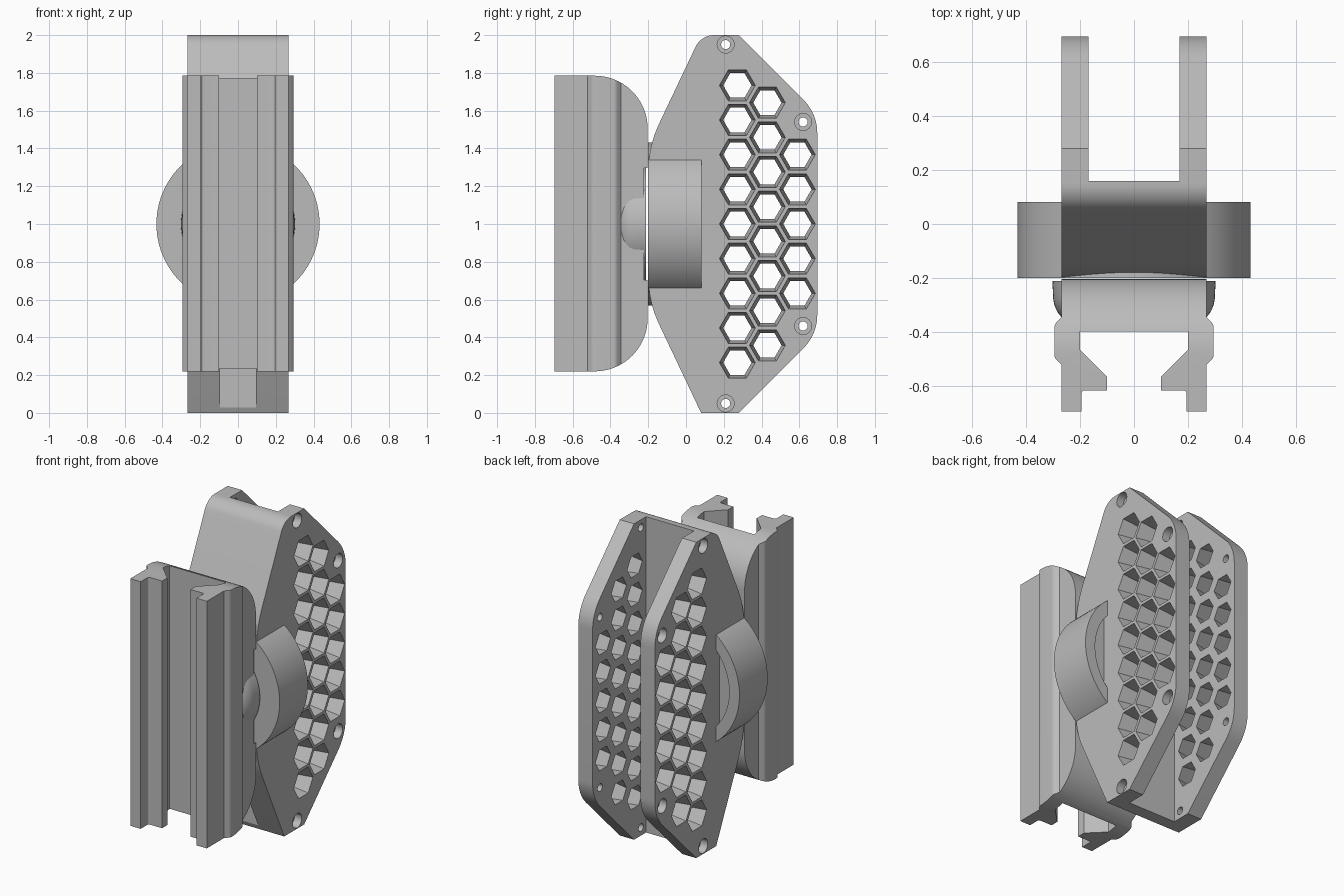
import bpy, bmesh
from math import sin, cos, tan, pi, radians
from mathutils import Vector, Matrix

if "Cube" in bpy.data.objects:
    bpy.data.objects.remove(bpy.data.objects["Cube"], do_unlink=True)

grey = bpy.data.materials.new("light grey plastic")
grey.use_nodes = True
COLOUR = (0.5, 0.5, 0.5, 1)
grey.diffuse_color = COLOUR
grey.node_tree.nodes["Principled BSDF"].inputs["Base Color"].default_value = COLOUR


def rounded(corners, steps=10):
    """Turn (a, b, radius) corners into a filleted outline."""
    out = []
    n = len(corners)
    for i, (a, b, r) in enumerate(corners):
        p = Vector((a, b))
        if r == 0:
            out.append(p)
            continue
        u = (Vector(corners[i - 1][:2]) - p).normalized()
        v = (Vector(corners[(i + 1) % n][:2]) - p).normalized()
        half = u.angle(v) / 2
        centre = p + (u + v).normalized() * (r / sin(half))
        start = p + u * (r / tan(half)) - centre
        turn = start.angle_signed(p + v * (r / tan(half)) - centre)
        for k in range(steps + 1):
            out.append(centre + Matrix.Rotation(-turn * k / steps, 2) @ start)
    return out


def finish(name, bm):
    bmesh.ops.recalc_face_normals(bm, faces=bm.faces)
    mesh = bpy.data.meshes.new(name)
    bm.to_mesh(mesh)
    bm.free()
    mesh.materials.append(grey)
    ob = bpy.data.objects.new(name, mesh)
    bpy.context.collection.objects.link(ob)
    return ob


def prism(name, outline, low, high, axis):
    """Extrude an outline along x (outline is y, z) or z (outline is x, y)."""
    bm = bmesh.new()
    place = (lambda p, h: (h, p.x, p.y)) if axis == "x" else (lambda p, h: (p.x, p.y, h))
    face = bm.faces.new([bm.verts.new(place(p, low)) for p in outline])
    top = bmesh.ops.extrude_face_region(bm, geom=[face])["geom"]
    move = (high - low, 0, 0) if axis == "x" else (0, 0, high - low)
    bmesh.ops.translate(bm, verts=[g for g in top if isinstance(g, bmesh.types.BMVert)], vec=move)
    return finish(name, bm)


def box(name, x, y, z):
    corners = [Vector((x[0], y[0])), Vector((x[1], y[0])), Vector((x[1], y[1])), Vector((x[0], y[1]))]
    return prism(name, corners, z[0], z[1], "z")


def lathe(name, profile, sides=96):
    """Solid turned about the y axis at z = 1, from (radius, y) points."""
    bm = bmesh.new()
    rings = [[bm.verts.new((r * cos(2 * pi * k / sides), y, 1 + r * sin(2 * pi * k / sides)))
              for k in range(sides)] for r, y in profile]
    for a, b in zip(rings, rings[1:]):
        for k in range(sides):
            j = (k + 1) % sides
            bm.faces.new((a[k], a[j], b[j], b[k]))
    bm.faces.new(rings[0])
    bm.faces.new(rings[-1])
    return finish(name, bm)


def boolean(ob, cutter, operation="DIFFERENCE"):
    mod = ob.modifiers.new("cut", "BOOLEAN")
    mod.operation, mod.object, mod.solver = operation, cutter, "EXACT"
    bpy.context.view_layer.objects.active = ob
    bpy.ops.object.modifier_apply(modifier=mod.name)
    bpy.data.objects.remove(cutter, do_unlink=True)


def add_taper(bm, y, z, x1, r1, x2, r2, sides):
    """Tapered plug along x, used to cut holes."""
    rings = [[bm.verts.new((x, y + r * cos(2 * pi * k / sides), z + r * sin(2 * pi * k / sides)))
              for k in range(sides)] for x, r in ((x1, r1), (x2, r2))]
    bm.faces.new(rings[0])
    bm.faces.new(rings[1])
    for k in range(sides):
        j = (k + 1) % sides
        bm.faces.new((rings[0][k], rings[0][j], rings[1][j], rings[1][k]))


# Rear bracket: solid outline hollowed into a channel with two cheeks
outline = rounded([(0.08, 0, 0), (0.28, 0, 0), (0.695, 0.415, 0.25), (0.695, 1.585, 0.25),
                   (0.28, 2, 0), (0.08, 2, 0.11), (-0.2, 1.41, 0.6), (-0.2, 0.59, 0.6)])
bracket = prism("rear_bracket", outline, -0.268, 0.268, "x")
boolean(bracket, box("channel_cutter", (-0.168, 0.168), (0.16, 1), (-1, 3)))
boolean(bracket, box("slot_cutter", (-0.095, 0.095), (-0.5, 0.066), (-0.1, 0.5)))

# Honeycomb openings flare outward; screw holes are counterbored
PITCH = 0.1835
bolts = [(0.21, 0.05), (0.62, 0.46), (0.62, 1.54), (0.21, 1.95)]
for side in (1, -1):
    holes, bores = bmesh.new(), bmesh.new()
    for column, count in enumerate((9, 8, 5)):
        for i in range(count):
            z = 1 + (i - (count - 1) / 2) * PITCH
            add_taper(holes, 0.272 + column * PITCH * 0.866, z,
                      side * 0.158, 0.073, side * 0.278, 0.097, 6)
    for y, z in bolts:
        add_taper(holes, y, z, side * 0.15, 0.024, side * 0.3, 0.024, 24)
        add_taper(bores, y, z, side * 0.218, 0.045, side * 0.3, 0.045, 24)
    boolean(bracket, finish("hole_cutter", holes))
    boolean(bracket, finish("bore_cutter", bores))

# Round joint drum with a shallow recess in its back face
drum = lathe("joint_drum", [(0.36, 0.05), (0.36, 0.082), (0.432, 0.082), (0.432, -0.2),
                            (0.2, -0.2)])

# Front clamp: mirrored rail section, trimmed to a rounded back
half = rounded([(0.295, -0.2, 0), (0.268, -0.2, 0), (0.268, -0.345, 0), (0.295, -0.372, 0.03),
                (0.295, -0.495, 0.03), (0.268, -0.522, 0), (0.268, -0.695, 0), (0.195, -0.695, 0),
                (0.195, -0.617, 0.012), (0.1, -0.617, 0), (0.1, -0.565, 0), (0.2, -0.465, 0),
                (0.2, -0.402, 0.015)], 5)[1:]
section = half + [Vector((-p.x, p.y)) for p in reversed(half)]
clamp = prism("front_clamp", section, 0.1, 1.9, "z")
trim = rounded([(-0.8, 0.22, 0), (-0.203, 0.22, 0.28), (-0.203, 1.785, 0.28), (-0.8, 1.785, 0)], 20)
boolean(clamp, prism("trim_cutter", trim, -0.5, 0.5, "x"), "INTERSECT")
boolean(clamp, lathe("recess_cutter", [(0.4, -0.222), (0.4, 0)]))

# Pivot boss with a rounded front edge, seated in the clamp
edge = [(0.2 + 0.1 * cos(t), -0.265 - 0.11 * sin(t)) for t in [k * pi / 20 for k in range(11)]]
boss = lathe("pivot_boss", [(0.302, -0.212)] + edge)

# Smooth curved surfaces, keep edges crisp
bpy.ops.object.select_all(action="DESELECT")
for ob in (bracket, drum, clamp, boss):
    ob.select_set(True)
bpy.context.view_layer.objects.active = bracket
bpy.ops.object.shade_smooth_by_angle(angle=radians(20))
